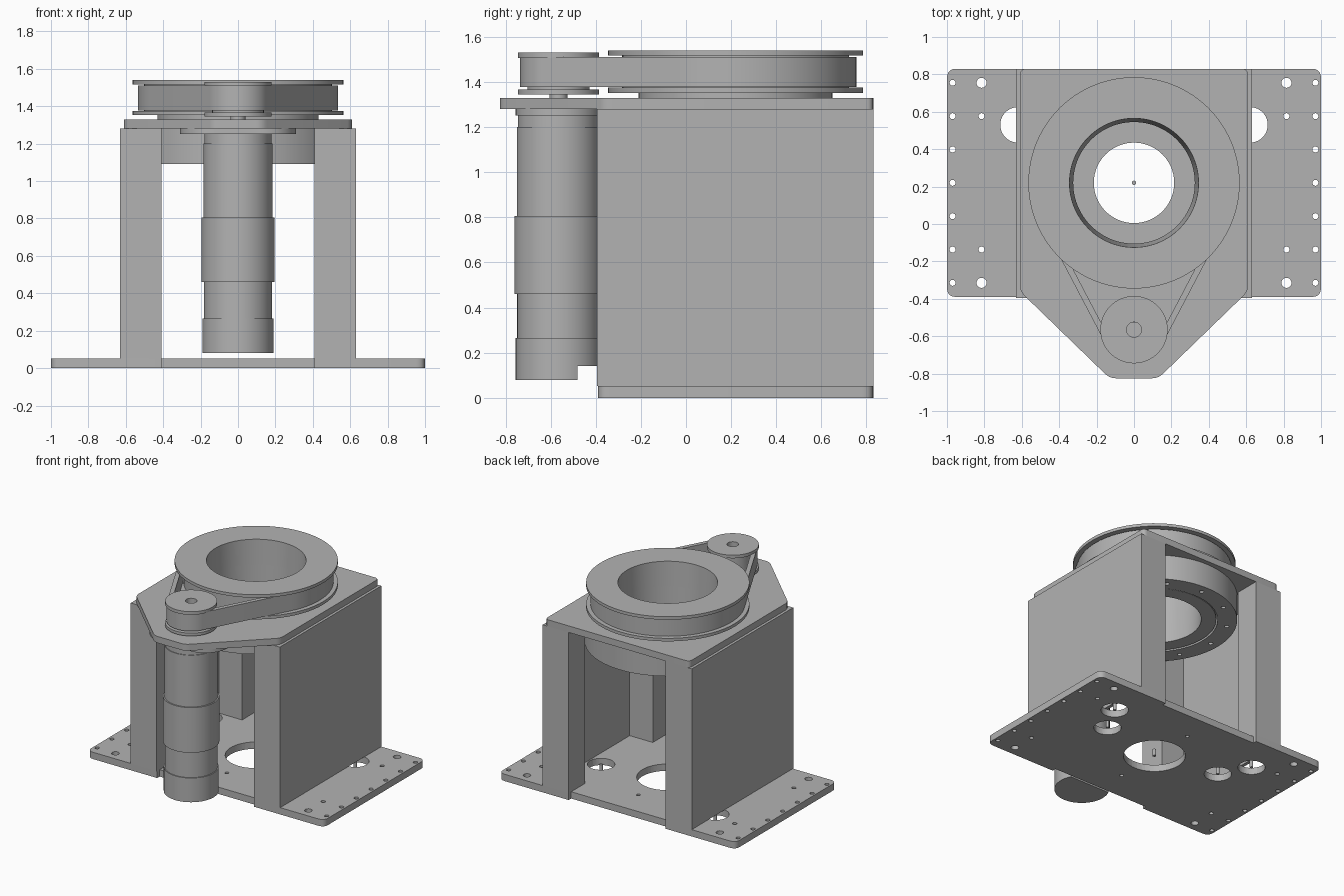
import bpy, bmesh, math
from mathutils import Vector

cube = bpy.data.objects.get("Cube")
if cube:
    bpy.data.objects.remove(cube, do_unlink=True)

grey = bpy.data.materials.new("machined grey")
grey.use_nodes = True
grey.diffuse_color = (0.45, 0.45, 0.45, 1)
grey.node_tree.nodes["Principled BSDF"].inputs["Base Color"].default_value = grey.diffuse_color

AXIS = (0, 0.22)       # spindle centre
MOTOR = (0, -0.565)    # motor centre


def finish(name, bm, smooth=True):
    bmesh.ops.recalc_face_normals(bm, faces=bm.faces)
    mesh = bpy.data.meshes.new(name)
    bm.to_mesh(mesh)
    bm.free()
    mesh.materials.append(grey)
    obj = bpy.data.objects.new(name, mesh)
    bpy.context.collection.objects.link(obj)
    if smooth:
        shade(obj)
    return obj


def shade(obj):
    bpy.ops.object.select_all(action='DESELECT')
    obj.select_set(True)
    bpy.context.view_layer.objects.active = obj
    bpy.ops.object.shade_smooth_by_angle(angle=math.radians(25))


def add_prism(bm, outline, z0, z1):
    face = bm.faces.new([bm.verts.new((x, y, z0)) for x, y in outline])
    top = bmesh.ops.extrude_face_region(bm, geom=[face])
    verts = [v for v in top["geom"] if isinstance(v, bmesh.types.BMVert)]
    bmesh.ops.translate(bm, verts=verts, vec=(0, 0, z1 - z0))


def prism(name, outline, z0, z1):
    bm = bmesh.new()
    add_prism(bm, outline, z0, z1)
    return finish(name, bm)


def arc(centre, r, a0, a1, n):
    angles = [math.radians(a0 + (a1 - a0) * i / n) for i in range(n + 1)]
    return [(centre[0] + r * math.cos(a), centre[1] + r * math.sin(a)) for a in angles]


def circle(centre, r, n=32):
    return arc(centre, r, 0, 360, n)[:-1]


def rounded(points, r):
    """Round every corner of a convex outline."""
    out = []
    for i, p in enumerate(points):
        p = Vector(p)
        a = p + (Vector(points[i - 1]) - p).normalized() * r
        b = p + (Vector(points[(i + 1) % len(points)]) - p).normalized() * r
        for k in range(6):
            t = k / 5
            out.append(tuple(a * (1 - t) ** 2 + p * 2 * t * (1 - t) + b * t * t))
    return out


def lathe(name, profile, centre, n=96):
    """Revolve a closed (radius, height) profile around a vertical axis."""
    bm = bmesh.new()
    verts = [bm.verts.new((centre[0] + r, centre[1], z)) for r, z in profile]
    edges = [bm.edges.new((verts[i - 1], v)) for i, v in enumerate(verts)]
    bmesh.ops.spin(bm, geom=verts + edges, cent=(*centre, 0), axis=(0, 0, 1),
                   angle=2 * math.pi, steps=n, use_merge=True)
    bmesh.ops.remove_doubles(bm, verts=bm.verts, dist=0.0001)
    return finish(name, bm)


def cut(obj, outlines, z0, z1):
    bm = bmesh.new()
    for outline in outlines:
        add_prism(bm, outline, z0, z1)
    cutter = finish("cutter", bm, smooth=False)
    cutter.hide_render = True
    mod = obj.modifiers.new("holes", 'BOOLEAN')
    mod.operation, mod.solver, mod.object = 'DIFFERENCE', 'EXACT', cutter
    bpy.context.view_layer.objects.active = obj
    bpy.ops.object.modifier_apply(modifier=mod.name)
    bpy.data.objects.remove(cutter, do_unlink=True)
    shade(obj)


def box(x0, x1, y0, y1):
    return [(x0, y0), (x1, y0), (x1, y1), (x0, y1)]


# Base plate with access holes, bolt holes and shallow front and back notches
base = prism("base_plate", rounded(box(-1, 1, -0.39, 0.83), 0.05), 0, 0.052)
access = [AXIS] + [(s * x, y) for s in (-1, 1) for x, y in ((0.62, 0.53), (0.5, 0.31))]
holes = [circle(AXIS, 0.215, 64)] + [circle(c, 0.095, 40) for c in access[1:]]
rows = [0.755 - 0.1783 * i for i in range(7)]
for s in (-1, 1):
    holes += [circle((s * 0.97, y), 0.016, 16) for y in rows]
    holes += [circle((s * 0.815, y), 0.016, 16) for y in (rows[1], rows[5])]
    holes += [circle((s * 0.815, y), 0.027, 20) for y in (rows[0], rows[6])]
    holes.append(circle((0, AXIS[1] + s * 0.355), 0.014, 16))
holes += [box(-0.41, 0.41, -0.5, -0.36), box(-0.41, 0.41, 0.80, 0.9)]
cut(base, holes, -0.1, 0.2)

# Thin locating pins standing in the access holes
for i, c in enumerate(access):
    prism(f"locating_pin_{i + 1}", circle(c, 0.012, 12), 0, 0.052)

# Channel-shaped side walls: two posts joined by a thin outer web
for side, s in (("left", 1), ("right", -1)):
    channel = [(0.63, -0.395), (0.63, 0.83), (0.41, 0.83), (0.41, 0.635),
               (0.605, 0.635), (0.605, -0.185), (0.41, -0.185), (0.41, -0.395)]
    prism(f"{side}_side_wall", [(s * x, y) for x, y in channel], 0.052, 1.28)

# Top plate tapering towards the motor
half = [(0.13, -0.825), (0.61, -0.36), (0.61, 0.83)]
plate = prism("top_plate", rounded(half + [(-x, y) for x, y in reversed(half)], 0.035), 1.28, 1.33)
cut(plate, [circle(AXIS, 0.435, 96), circle(MOTOR, 0.07)], 1.2, 1.4)

# Bearing housing with a ring of bolt holes underneath
housing = lathe("bearing_housing", [(0.44, 1.09), (0.575, 1.09), (0.575, 1.28), (0.44, 1.28)], AXIS)
cut(housing, [circle(p, 0.016, 12) for p in circle(AXIS, 0.51, 12)], 1.0, 1.13)

# Hollow spindle and large flanged pulley
lathe("spindle_sleeve", [(0.325, 1.095), (0.43, 1.095), (0.43, 1.352), (0.337, 1.352)], AXIS)
lathe("large_pulley", [(0.337, 1.352), (0.565, 1.352), (0.565, 1.375), (0.503, 1.375),
                       (0.503, 1.517), (0.565, 1.517), (0.565, 1.54), (0.345, 1.54)], AXIS)

# Small flanged pulley and its shaft
lathe("small_pulley", [(0.04, 1.345), (0.18, 1.345), (0.18, 1.367), (0.138, 1.367),
                       (0.138, 1.507), (0.18, 1.507), (0.18, 1.531), (0.04, 1.531)], MOTOR, 64)
prism("motor_shaft", circle(MOTOR, 0.04), 1.2, 1.49)


# Flat belt wrapped around both pulleys
def belt_loop(inset):
    big, small = 0.535, 0.17
    a = math.degrees(math.asin((big - small) / (AXIS[1] - MOTOR[1])))
    return (arc(AXIS, big - inset, -a, 180 + a, 72)
            + arc(MOTOR, small - inset, 180 + a, 360 - a, 36))


bm = bmesh.new()
loops = [[bm.verts.new((x, y, z)) for x, y in belt_loop(i)]
         for i, z in ((0, 1.377), (0, 1.51), (0.032, 1.51), (0.032, 1.377))]
for k in range(4):
    a, b = loops[k - 1], loops[k]
    for j in range(len(a)):
        bm.faces.new((a[j - 1], a[j], b[j], b[j - 1]))
finish("drive_belt", bm)

# Motor mount with rounded ends, below the top plate
prism("motor_mount", arc((0.12, MOTOR[1]), 0.19, -90, 90, 24)
      + arc((-0.12, MOTOR[1]), 0.19, 90, 270, 24), 1.252, 1.28)

# Motor and gearbox sections
for name, r, z0, z1 in (("gearbox_collar", 0.18, 1.2, 1.252), ("gearbox", 0.185, 0.805, 1.2),
                        ("motor_body", 0.195, 0.46, 0.805), ("motor_rear", 0.183, 0.265, 0.46)):
    prism(name, circle(MOTOR, r, 64), z0, z1)

# End cap, cut back on its rear side
cap = prism("motor_end_cap", circle(MOTOR, 0.19, 64), 0.08, 0.265)
cut(cap, [box(-0.3, 0.3, -0.48, -0.3)], 0.0, 0.142)
